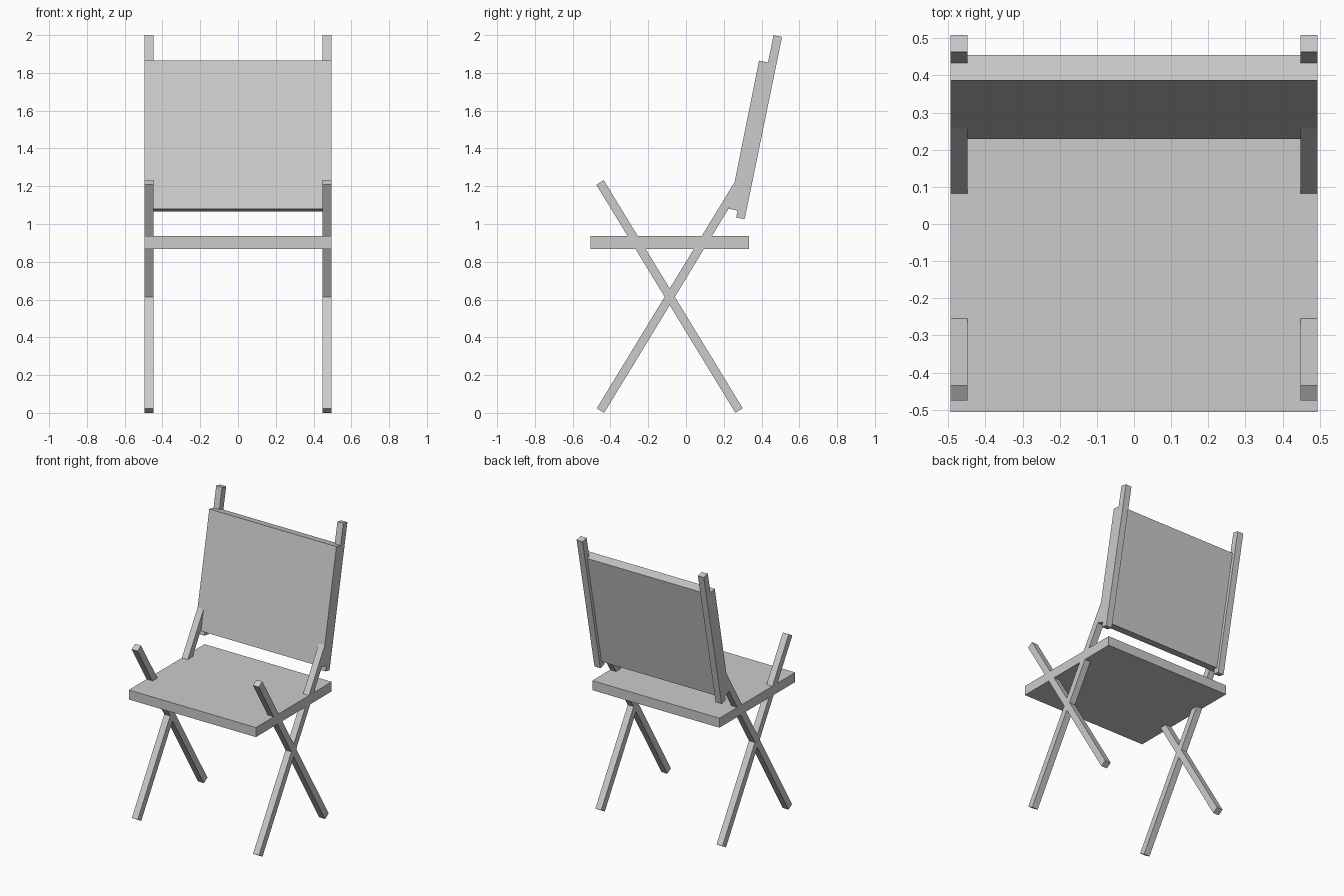
import bpy
from math import atan2, hypot

if "Cube" in bpy.data.objects:
    bpy.data.objects.remove(bpy.data.objects["Cube"])

HALF_W = 0.494   # half width of the whole chair
BAR = 0.046      # square section of legs and posts


def box(name, centre, size, tilt=0.0):
    bpy.ops.mesh.primitive_cube_add(size=1, location=centre, rotation=(tilt, 0, 0))
    ob = bpy.context.object
    ob.name = name
    ob.scale = size
    bpy.ops.object.transform_apply(location=False, rotation=False, scale=True)
    return ob


def slab(name, x, width, thick, start, end):
    """Box whose length runs between two (y, z) points."""
    (y0, z0), (y1, z1) = start, end
    dy, dz = y1 - y0, z1 - z0
    return box(name, (x, (y0 + y1) / 2, (z0 + z1) / 2),
               (width, thick, hypot(dy, dz)), -atan2(dy, dz))


# Seat board
box("seat", (0, -0.086, 0.902), (2 * HALF_W, 0.841, 0.067))

# Crossed legs and back posts on each side
for side, sx in (("left", -1), ("right", 1)):
    x = sx * (HALF_W - BAR / 2)
    slab("front_leg_" + side, x, BAR, BAR, (-0.453, 0.012), (0.283, 1.22))
    slab("rear_leg_" + side, x, BAR, BAR, (0.281, 0.012), (-0.455, 1.22))
    slab("back_post_" + side, x, BAR, BAR, (0.288, 1.03), (0.486, 1.995))

# Reclined backrest panel
slab("backrest", 0, 2 * HALF_W, 0.07, (0.263, 1.073), (0.421, 1.858))
